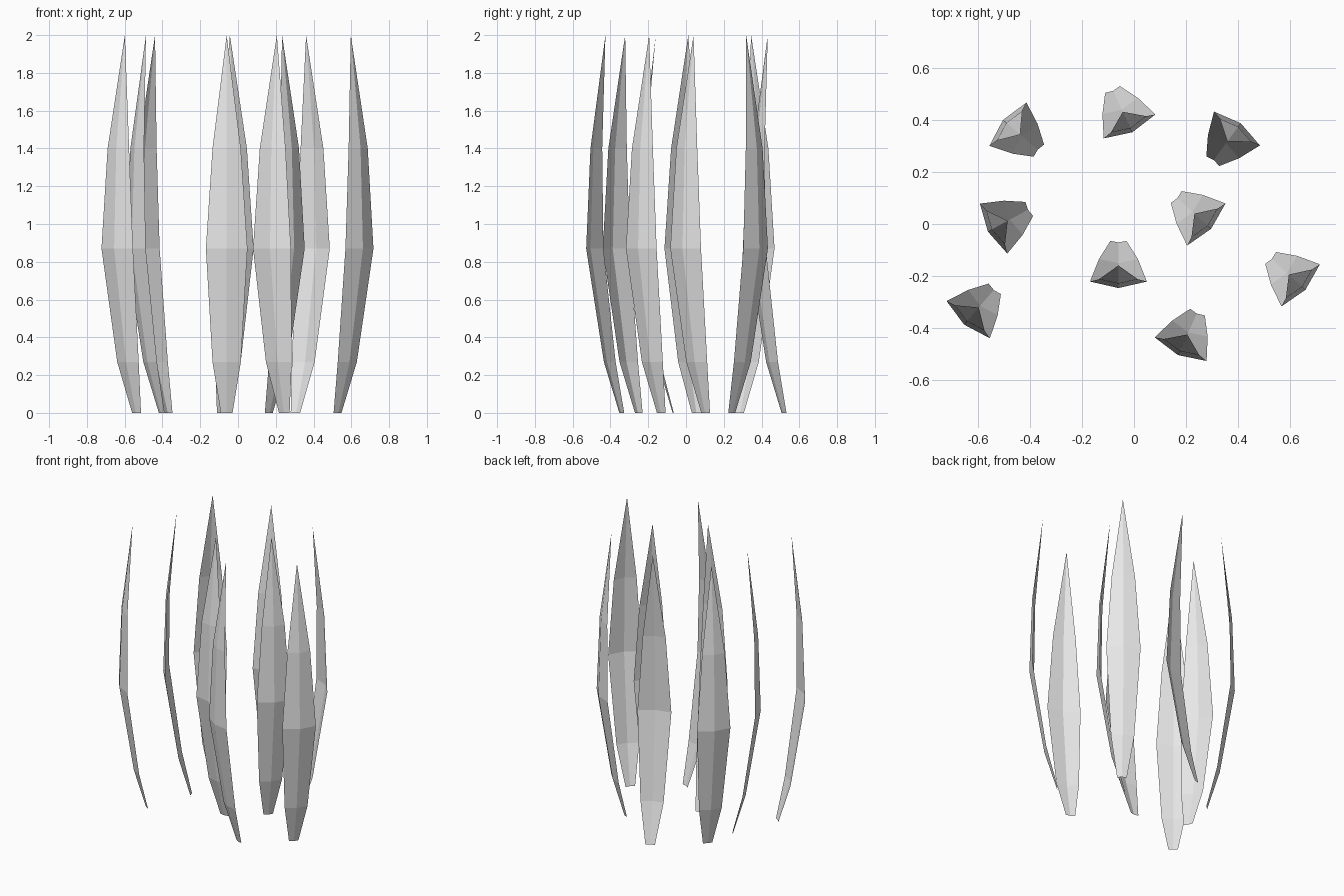
import bpy
import bmesh
from math import radians

cube = bpy.data.objects.get("Cube")
if cube:
    bpy.data.objects.remove(cube, do_unlink=True)

# One pale grey for every blade
grey = bpy.data.materials.new("pale_grey")
grey.use_nodes = True
colour = (0.8, 0.8, 0.8, 1)
grey.diffuse_color = colour
bsdf = next(n for n in grey.node_tree.nodes if n.type == "BSDF_PRINCIPLED")
bsdf.inputs["Base Color"].default_value = colour

# Blade profile: height, outward bow, half width, midrib fold
PROFILE = [
    (0, 0, 0.031, 0.006),
    (0.27, 0.07, 0.075, 0.016),
    (0.87, 0.157, 0.11, 0.025),
    (1.4, 0.148, 0.075, 0.017),
]
TIP = (0.095, 0, 2)


def blade_mesh():
    """Folded leaf surface, bowed toward +x and rising to a point."""
    bm = bmesh.new()
    rows = []
    for z, bow, half, fold in PROFILE:
        rows.append([bm.verts.new(p) for p in
                     ((bow, -half, z), (bow + fold, 0, z), (bow, half, z))])
    tip = bm.verts.new(TIP)
    for low, high in zip(rows, rows[1:]):
        for i in (0, 1):
            bm.faces.new((low[i], low[i + 1], high[i + 1], high[i]))
    for i in (0, 1):
        bm.faces.new((rows[-1][i], rows[-1][i + 1], tip))
    mesh = bpy.data.meshes.new("grass_blade")
    bm.to_mesh(mesh)
    bm.free()
    mesh.materials.append(grey)
    return mesh


# Blades of the tuft: base x, base y, heading in degrees
BLADES = [
    (-0.06, -0.065, -90),
    (0.245, -0.34, -114.5),
    (-0.537, -0.25, -130.7),
    (-0.404, 0.058, -151.2),
    (-0.367, 0.283, 139.5),
    (-0.083, 0.519, -65.2),
    (0.304, 0.242, 53.6),
    (0.163, 0.104, -42.4),
    (0.527, -0.131, -42.4),
]
mesh = blade_mesh()
for n, (x, y, heading) in enumerate(BLADES, 1):
    blade = bpy.data.objects.new(f"grass_blade_{n}", mesh)
    blade.location = (x, y, 0)
    blade.rotation_euler.z = radians(heading)
    bpy.context.collection.objects.link(blade)
